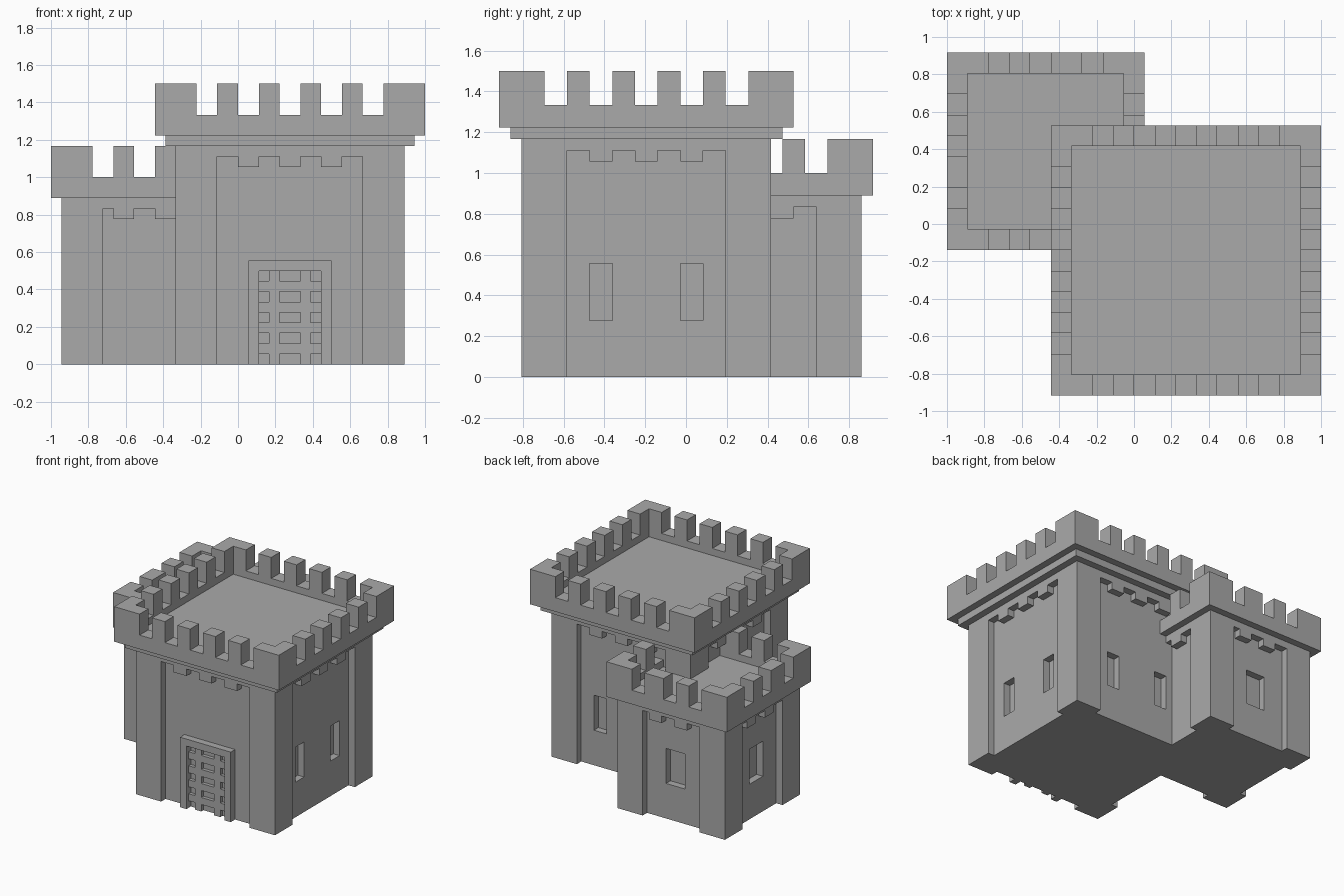
import bpy
import bmesh
from math import pi
from mathutils import Matrix, Vector

U = 1 / 18  # building module
SIDES = ("front", "right", "back", "left")

cube = bpy.data.objects.get("Cube")
if cube:
    bpy.data.objects.remove(cube, do_unlink=True)

stone = bpy.data.materials.new("grey stone")
stone.use_nodes = True
GREY = (0.4, 0.4, 0.4, 1)
stone.diffuse_color = GREY
stone.node_tree.nodes["Principled BSDF"].inputs["Base Color"].default_value = GREY


def side_matrix(centre, side):
    """Places a part drawn on the front onto the named side of a tower."""
    turn = Matrix.Rotation(SIDES.index(side) * pi / 2, 4, "Z")
    return Matrix.Scale(U, 4) @ Matrix.Translation((*centre, 0)) @ turn


def finish(name, bm, matrix):
    bmesh.ops.transform(bm, matrix=matrix, verts=bm.verts)
    bmesh.ops.recalc_face_normals(bm, faces=bm.faces)
    mesh = bpy.data.meshes.new(name)
    bm.to_mesh(mesh)
    bm.free()
    mesh.materials.append(stone)
    obj = bpy.data.objects.new(name, mesh)
    bpy.context.collection.objects.link(obj)
    return obj


def plate(name, outline, inner, outer, centre, side):
    """Outline of (along, height) points, extruded outward from the tower."""
    bm = bmesh.new()
    face = bm.faces.new([bm.verts.new((t, -inner, z)) for t, z in outline])
    out = bmesh.ops.extrude_face_region(bm, geom=[face], use_keep_orig=True)
    moved = [v for v in out["geom"] if isinstance(v, bmesh.types.BMVert)]
    bmesh.ops.translate(bm, verts=moved, vec=(0, inner - outer, 0))
    return finish(name, bm, side_matrix(centre, side))


def boxes(name, spans, centre, side="front"):
    """Boxes given as (low corner, high corner) in the frame of one side."""
    bm = bmesh.new()
    for low, high in spans:
        low, high = Vector(low), Vector(high)
        scale = Matrix.Diagonal((*(high - low), 1))
        bmesh.ops.create_cube(bm, size=1, matrix=Matrix.Translation((low + high) / 2) @ scale)
    return finish(name, bm, side_matrix(centre, side))


def block(name, half, bottom, top, centre):
    return boxes(name, [((-half, -half, bottom), (half, half, top))], centre)


def steps(start, widths, first, second):
    """Square-wave points alternating between two heights."""
    points, t = [], start
    for i, width in enumerate(widths):
        z = second if i % 2 else first
        points += [(t, z), (t + width, z)]
        t += width
    return points


def carve(obj, cutter):
    mod = obj.modifiers.new("openings", "BOOLEAN")
    mod.operation = "DIFFERENCE"
    mod.solver = "EXACT"
    mod.object = cutter
    bpy.context.view_layer.objects.active = obj
    bpy.ops.object.modifier_apply(modifier=mod.name)
    bpy.data.objects.remove(cutter, do_unlink=True)


def tower(name, centre, half, wall_top, base, teeth, merlons, flipped, windows):
    core = half - 1
    recess = sum(teeth) / 2
    rim = half + (2 if base > wall_top else 1)

    # Wall core with window niches
    walls = block(name + "_walls", core, 0, wall_top, centre)
    for side, spans in windows.items():
        niches = [((a, -core - 1, 5), (b, 1 - core, 10)) for a, b in spans]
        carve(walls, boxes("window_cutter", niches, centre, side))

    for side in SIDES:
        # Corner pillars and toothed frieze around a sunken panel
        outline = [(-half, 0), (-recess, 0)]
        outline += steps(-recess, teeth, wall_top - 1, wall_top - 2)
        outline += [(recess, 0), (core, 0), (core, wall_top), (-half, wall_top)]
        plate(f"{name}_{side}_facing", outline, core, half, centre, side)

        # Battlement
        widths = merlons[::-1] if side in flipped else merlons
        crest = steps(-rim, widths, base + 5, base + 2)
        crest[-1] = (rim - 2, base + 5)
        crest = [(-rim, base)] + crest + [(rim - 2, base)]
        plate(f"{name}_{side}_battlement", crest, rim - 2, rim, centre, side)

    # Roof deck, and ledge where the battlement sits above the wall
    block(name + "_roof_deck", rim - 2, base, base + 1, centre)
    if base > wall_top:
        block(name + "_ledge", half + 1, wall_top, base, centre)


MAIN = (5, -3.5)
REAR = (-8.5, 7)
pair = [(-5, -3), (3, 5)]
single = [(-1.5, 1.5)]

tower("main_tower", MAIN, 11, 21, 22, [2] * 7, [4] + [2] * 9 + [4], (),
      {"right": pair, "back": pair, "left": pair[1:]})
tower("rear_tower", REAR, 8.5, 16, 16, [1, 2, 2, 2, 2], [4, 2, 2, 2, 3, 2, 4],
      ("right", "back"), {"back": single, "left": single})

# Gate surround
surround = [(-4, 0), (-4, 10), (4, 10), (4, 0), (3, 0), (3, 9), (-3, 9), (-3, 0)]
plate("gate_surround", surround, 10, 11, MAIN, "front")

# Portcullis lattice
bars = [((t, -10.5, 0), (t + 1, -10, 9)) for t in (-2, 1)]
bars += [((-3, -10.5, z), (3, -10, z + 1)) for z in (1, 3, 5, 7)]
boxes("portcullis", bars, MAIN)
